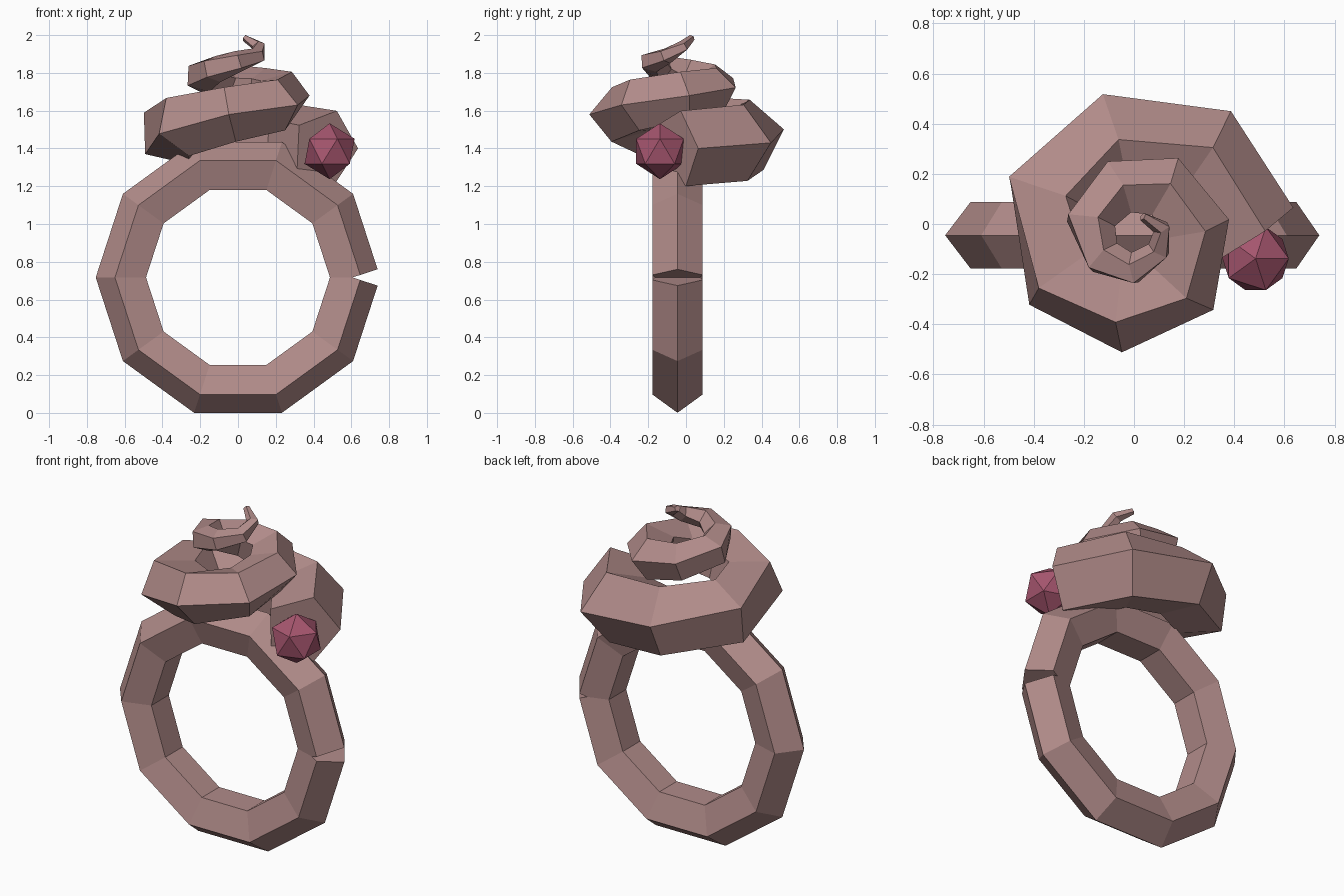
import bpy, bmesh, math
from mathutils import Vector

if "Cube" in bpy.data.objects:
    bpy.data.objects.remove(bpy.data.objects["Cube"])


def material(name, rgb):
    m = bpy.data.materials.new(name)
    m.diffuse_color = (*rgb, 1)
    m.use_nodes = True
    m.node_tree.nodes["Principled BSDF"].inputs["Base Color"].default_value = m.diffuse_color
    return m


rose = material("rose metal", (0.44, 0.26, 0.252))
berry = material("berry gem", (0.38, 0.092, 0.157))


def finish(name, bm, mat):
    bmesh.ops.recalc_face_normals(bm, faces=bm.faces)
    mesh = bpy.data.meshes.new(name)
    bm.to_mesh(mesh)
    bm.free()
    mesh.materials.append(mat)
    obj = bpy.data.objects.new(name, mesh)
    bpy.context.collection.objects.link(obj)
    return obj


def sweep(name, path, radii, twists, axis, mat, sides=5):
    """Mitred tube of polygonal section, one corner pointing outward."""
    bm = bmesh.new()
    pts = [Vector(p) for p in path]
    rings = []
    for i, p in enumerate(pts):
        before = (p - pts[i - 1]).normalized() if i else (pts[1] - p).normalized()
        after = (pts[i + 1] - p).normalized() if i < len(pts) - 1 else before
        t = (before + after).normalized()
        side = t.cross(axis).normalized()
        up = side.cross(t)
        miter = 1 / max(0.7, t.dot(before))
        ring = []
        for k in range(sides):
            a = math.tau * k / sides + math.radians(twists[i])
            ring.append(bm.verts.new(p + radii[i] * (side * math.cos(a) * miter
                                                     + up * math.sin(a))))
        rings.append(ring)
    for a, b in zip(rings, rings[1:]):
        for k in range(sides):
            n = (k + 1) % sides
            bm.faces.new((a[k], a[n], b[n], b[k]))
    bm.faces.new(rings[0])
    bm.faces.new(rings[-1])
    return finish(name, bm, mat)


# Finger band: ten-sided open loop whose square-cut ends leave a notch
band = [(0.606 * math.cos(i * math.tau / 10), -0.045,
         0.717 + 0.606 * math.sin(i * math.tau / 10)) for i in range(11)]
sweep("finger_band", band, [0.14] * 11, [0] * 11, Vector((0, -1, 0)), rose)

# Rising spiral coil: x, y, z, radius, twist
coil = [
    (0.46, -0.05, 1.40, 0.21, 0),
    (0.26, 0.255, 1.43, 0.213, 0),
    (-0.075, 0.31, 1.46, 0.20, 12),
    (-0.33, 0.11, 1.49, 0.188, 32),
    (-0.275, -0.21, 1.53, 0.172, 54),
    (-0.04, -0.34, 1.58, 0.155, 72),
    (0.19, -0.24, 1.63, 0.145, 72),
    (0.235, -0.015, 1.68, 0.135, 72),
    (0.115, 0.145, 1.71, 0.12, 78),
    (-0.065, 0.145, 1.74, 0.107, 90),
    (-0.18, 0.01, 1.785, 0.092, 108),
    (-0.125, -0.135, 1.82, 0.075, 108),
    (0.0, -0.18, 1.86, 0.06, 108),
    (0.10, -0.105, 1.89, 0.045, 108),
    (0.11, -0.015, 1.94, 0.032, 108),
    (0.035, 0.03, 1.985, 0.018, 108),
]
sweep("spiral_coil", [c[:3] for c in coil], [c[3] for c in coil],
      [c[4] for c in coil], Vector((0, 0, 1)), rose)

# Faceted gem held at the wide end of the coil
bm = bmesh.new()
bmesh.ops.create_icosphere(bm, subdivisions=1, radius=0.148)
bmesh.ops.translate(bm, verts=bm.verts, vec=(0.485, -0.138, 1.385))
finish("gem", bm, berry)
